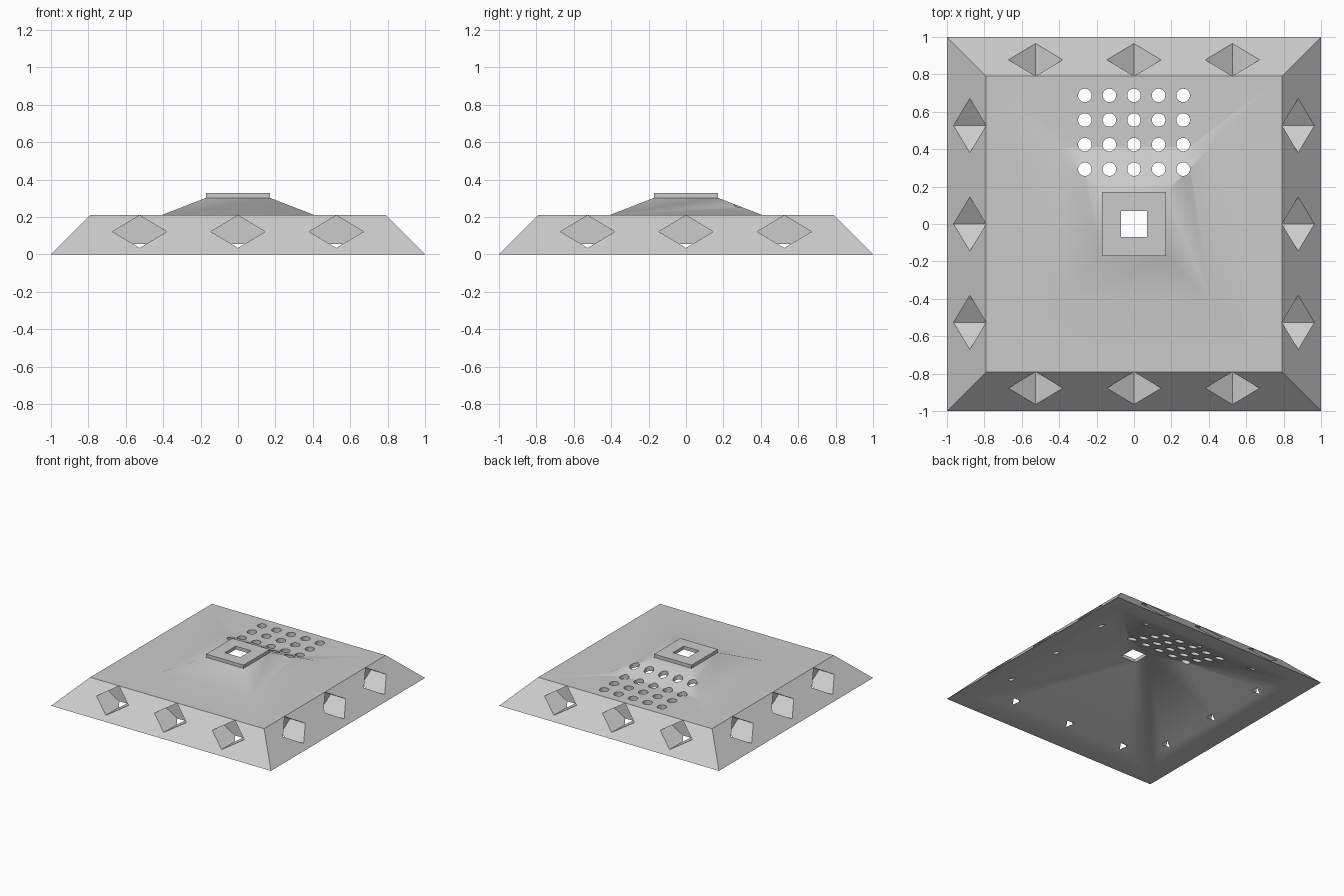
import bpy
import bmesh
import math
from mathutils import Matrix

default = bpy.data.objects.get("Cube")
if default:
    bpy.data.objects.remove(default, do_unlink=True)

grey = bpy.data.materials.new("plain_grey")
grey.use_nodes = True
colour = (0.6, 0.6, 0.6, 1)
grey.diffuse_color = colour
grey.node_tree.nodes["Principled BSDF"].inputs["Base Color"].default_value = colour


def make_object(name, bm):
    bmesh.ops.recalc_face_normals(bm, faces=bm.faces[:])
    mesh = bpy.data.meshes.new(name)
    bm.to_mesh(mesh)
    bm.free()
    mesh.materials.append(grey)
    obj = bpy.data.objects.new(name, mesh)
    bpy.context.collection.objects.link(obj)
    return obj


# Hollow stepped shell: square rings (half width, height) joined in a closed loop
PROFILE = [(1, 0), (0.79, 0.21), (0.41, 0.21), (0.17, 0.303),
           (0.17, 0.33), (0.07, 0.33), (0.07, 0.303), (0.89, 0)]
bm = bmesh.new()
rings = [[bm.verts.new((sx * h, sy * h, z))
          for sx, sy in ((1, 1), (-1, 1), (-1, -1), (1, -1))]
         for h, z in PROFILE]
for i, ring in enumerate(rings):
    following = rings[(i + 1) % len(rings)]
    for j in range(4):
        k = (j + 1) % 4
        bm.faces.new((ring[j], ring[k], following[k], following[j]))
shell = make_object("sloped_shell", bm)

# Cutters: three diamond pockets on each side
bm = bmesh.new()
for side in range(4):
    turn = Matrix.Rotation(side * math.pi / 2, 4, 'Z')
    for x in (-0.526, 0, 0.526):
        place = (turn @ Matrix.Translation((x, -0.92, 0.122))
                 @ Matrix.Rotation(math.pi / 2, 4, 'X')
                 @ Matrix.Diagonal((0.145, 0.087, 1, 1)))
        bmesh.ops.create_cone(bm, cap_ends=True, segments=4, radius1=1,
                              radius2=1, depth=0.36, matrix=place)

# Cutters: grid of round holes behind the centre
for col in range(-2, 3):
    for row in range(4):
        place = Matrix.Translation((col * 0.1315, 0.293 + row * 0.1315, 0.2))
        bmesh.ops.create_cone(bm, cap_ends=True, segments=32, radius1=0.036,
                              radius2=0.036, depth=0.6, matrix=place)
cutter = make_object("hole_cutter", bm)
cutter.hide_render = True

# Cut the openings, then shade with sharp edges kept
cut = shell.modifiers.new("openings", 'BOOLEAN')
cut.operation = 'DIFFERENCE'
cut.solver = 'EXACT'
cut.object = cutter
bpy.ops.object.select_all(action='DESELECT')
shell.select_set(True)
bpy.context.view_layer.objects.active = shell
bpy.ops.object.modifier_apply(modifier=cut.name)
bpy.data.objects.remove(cutter, do_unlink=True)
bpy.ops.object.shade_smooth_by_angle(angle=math.radians(30))
